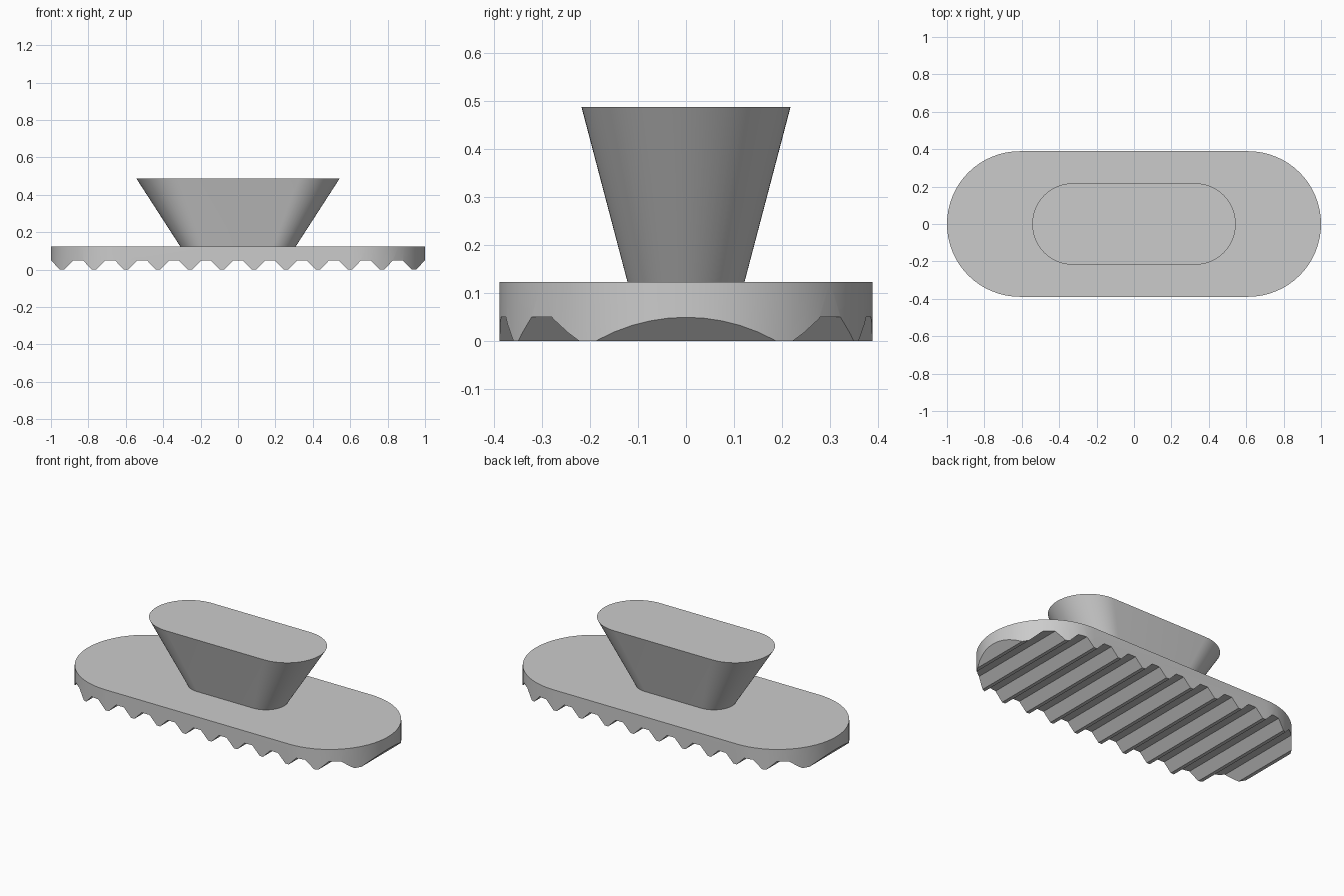
import bpy, bmesh, math

cube = bpy.data.objects.get("Cube")
if cube:
    bpy.data.objects.remove(cube, do_unlink=True)

grey = bpy.data.materials.new("plain_grey")
grey.use_nodes = True
colour = (0.6, 0.6, 0.6, 1)
grey.diffuse_color = colour
grey.node_tree.nodes["Principled BSDF"].inputs["Base Color"].default_value = colour


def make_object(name, bm):
    bmesh.ops.recalc_face_normals(bm, faces=bm.faces)
    mesh = bpy.data.meshes.new(name)
    bm.to_mesh(mesh)
    bm.free()
    mesh.materials.append(grey)
    obj = bpy.data.objects.new(name, mesh)
    bpy.context.collection.objects.link(obj)
    return obj


def loft(bm, rings):
    """Join equal point rings with side faces and cap both ends."""
    loops = [[bm.verts.new(p) for p in ring] for ring in rings]
    for a, b in zip(loops, loops[1:]):
        for i in range(len(a)):
            j = (i + 1) % len(a)
            bm.faces.new((a[i], a[j], b[j], b[i]))
    bm.faces.new(loops[0])
    bm.faces.new(loops[-1])


def stadium(half_length, radius, z, steps=32):
    """Rounded slot outline in the horizontal plane."""
    points = []
    for side in (1, -1):
        for i in range(steps + 1):
            a = math.pi * i / steps - math.pi / 2
            points.append((side * (half_length - radius + radius * math.cos(a)),
                           side * radius * math.sin(a), z))
    return points


def shade(obj):
    bpy.ops.object.select_all(action='DESELECT')
    obj.select_set(True)
    bpy.context.view_layer.objects.active = obj
    bpy.ops.object.shade_smooth_by_angle(angle=math.radians(25))


# Base plate
bm = bmesh.new()
loft(bm, [stadium(1, 0.389, 0), stadium(1, 0.389, 0.123)])
base = make_object("base_plate", bm)

# Evenly spaced grooves cut across the underside, leaving blunt teeth
PITCH, ROOF, MOUTH, DEPTH = 0.171, 0.0255, 0.0745, 0.05
bm = bmesh.new()
for i in range(-6, 7):
    x = i * PITCH
    section = [(x - MOUTH, -0.02), (x + MOUTH, -0.02), (x + MOUTH, 0),
               (x + ROOF, DEPTH), (x - ROOF, DEPTH), (x - MOUTH, 0)]
    loft(bm, [[(px, y, pz) for px, pz in section] for y in (-0.5, 0.5)])
cutter = make_object("groove_cutter", bm)
cut = base.modifiers.new("grooves", 'BOOLEAN')
cut.operation = 'DIFFERENCE'
cut.solver = 'EXACT'
cut.object = cutter
bpy.context.view_layer.objects.active = base
bpy.ops.object.modifier_apply(modifier=cut.name)
bpy.data.objects.remove(cutter, do_unlink=True)
shade(base)

# Flared grip on top
bm = bmesh.new()
loft(bm, [stadium(0.308, 0.122, 0.123), stadium(0.544, 0.218, 0.488)])
grip = make_object("flared_grip", bm)
shade(grip)
